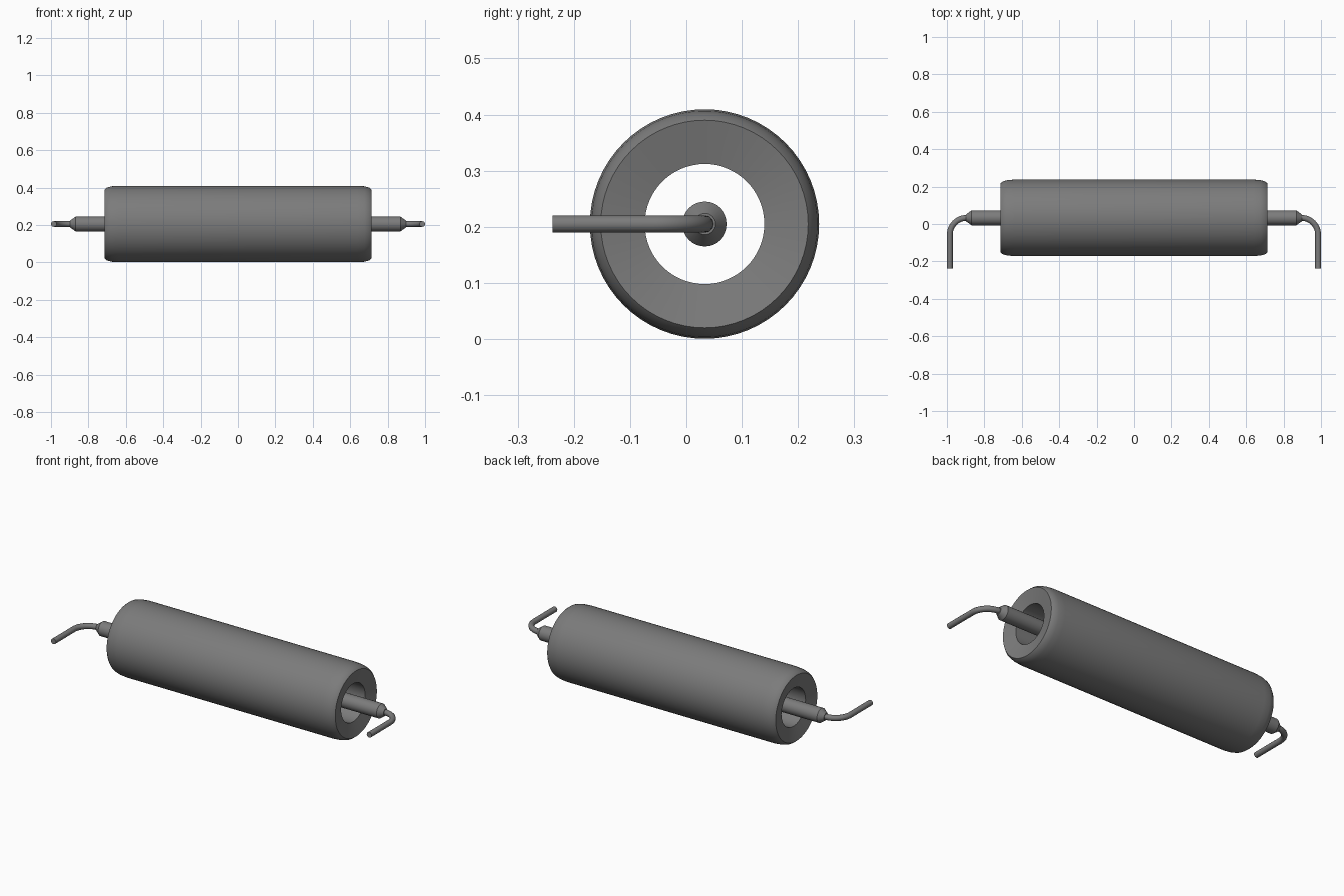
import bpy, bmesh, math
from mathutils import Matrix, Vector

cube = bpy.data.objects.get("Cube")
if cube:
    bpy.data.objects.remove(cube, do_unlink=True)

AXIS_Y, AXIS_Z = 0.033, 0.205

grey = bpy.data.materials.new("matte grey")
grey.use_nodes = True
grey.diffuse_color = (0.2, 0.2, 0.2, 1)
bsdf = next(n for n in grey.node_tree.nodes if n.type == 'BSDF_PRINCIPLED')
bsdf.inputs["Base Color"].default_value = (0.2, 0.2, 0.2, 1)


def smooth(obj, angle):
    bpy.ops.object.select_all(action='DESELECT')
    obj.select_set(True)
    bpy.context.view_layer.objects.active = obj
    bpy.ops.object.shade_smooth_by_angle(angle=math.radians(angle))


def lathe(name, profile, segments, closed, angle=30):
    """Spin an (x, radius) profile around the long axis."""
    bm = bmesh.new()
    verts = [bm.verts.new((x, 0, r)) for x, r in profile]
    pairs = list(zip(verts, verts[1:]))
    if closed:
        pairs.append((verts[-1], verts[0]))
    edges = [bm.edges.new(p) for p in pairs]
    bmesh.ops.spin(bm, geom=verts + edges, cent=(0, 0, 0), axis=(1, 0, 0),
                   angle=math.tau, steps=segments, use_duplicate=False)
    bmesh.ops.remove_doubles(bm, verts=bm.verts, dist=1e-5)
    bmesh.ops.recalc_face_normals(bm, faces=bm.faces)
    mesh = bpy.data.meshes.new(name)
    bm.to_mesh(mesh)
    bm.free()
    obj = bpy.data.objects.new(name, mesh)
    bpy.context.collection.objects.link(obj)
    obj.location = (0, AXIS_Y, AXIS_Z)
    mesh.materials.append(grey)
    smooth(obj, angle)
    return obj


def mirrored(half):
    """Complete a half profile running from the right end inwards."""
    return half + [(-x, r) for x, r in reversed(half)]


# Hollow roller with rounded shoulders and slightly dished ends
lathe("roller_sleeve", mirrored([(0.695, 0.107), (0.713, 0.185), (0.701, 0.195),
                                 (0.677, 0.2015), (0.64, 0.2045)]), 64, True)

# Solid spindle with tapered tips
lathe("spindle", mirrored([(0.897, 0.0), (0.897, 0.019), (0.868, 0.04)]), 32, False)

# Bent wire hooks, one at each end
BEND, WIRE_X = 0.09, 0.9845
for side, label in ((1, "left"), (-1, "right")):
    path = [Vector((0.88, 0, 0))]
    for i in range(13):
        a = math.radians(90 - 90 * i / 12)
        path.append(Vector((WIRE_X - BEND + BEND * math.cos(a), BEND * math.sin(a) - BEND, 0)))
    path.append(Vector((WIRE_X, -0.238 - AXIS_Y, 0)))
    curve = bpy.data.curves.new(label + "_wire", 'CURVE')
    curve.dimensions = '3D'
    curve.bevel_depth = 0.0155
    curve.bevel_resolution = 4
    curve.use_fill_caps = True
    spline = curve.splines.new('POLY')
    spline.points.add(len(path) - 1)
    for point, p in zip(spline.points, path):
        point.co = (p.x * side, p.y, p.z, 1)
    curve.materials.append(grey)
    wire = bpy.data.objects.new(label + "_wire", curve)
    bpy.context.collection.objects.link(wire)
    wire.location = (0, AXIS_Y, AXIS_Z)
    bpy.ops.object.select_all(action='DESELECT')
    wire.select_set(True)
    bpy.context.view_layer.objects.active = wire
    bpy.ops.object.convert(target='MESH')
    wire = bpy.context.view_layer.objects.active
    # Weld the caps and face everything outwards
    bm = bmesh.new()
    bm.from_mesh(wire.data)
    bmesh.ops.remove_doubles(bm, verts=bm.verts, dist=1e-5)
    bmesh.ops.recalc_face_normals(bm, faces=bm.faces)
    bm.to_mesh(wire.data)
    bm.free()
    smooth(wire, 40)
